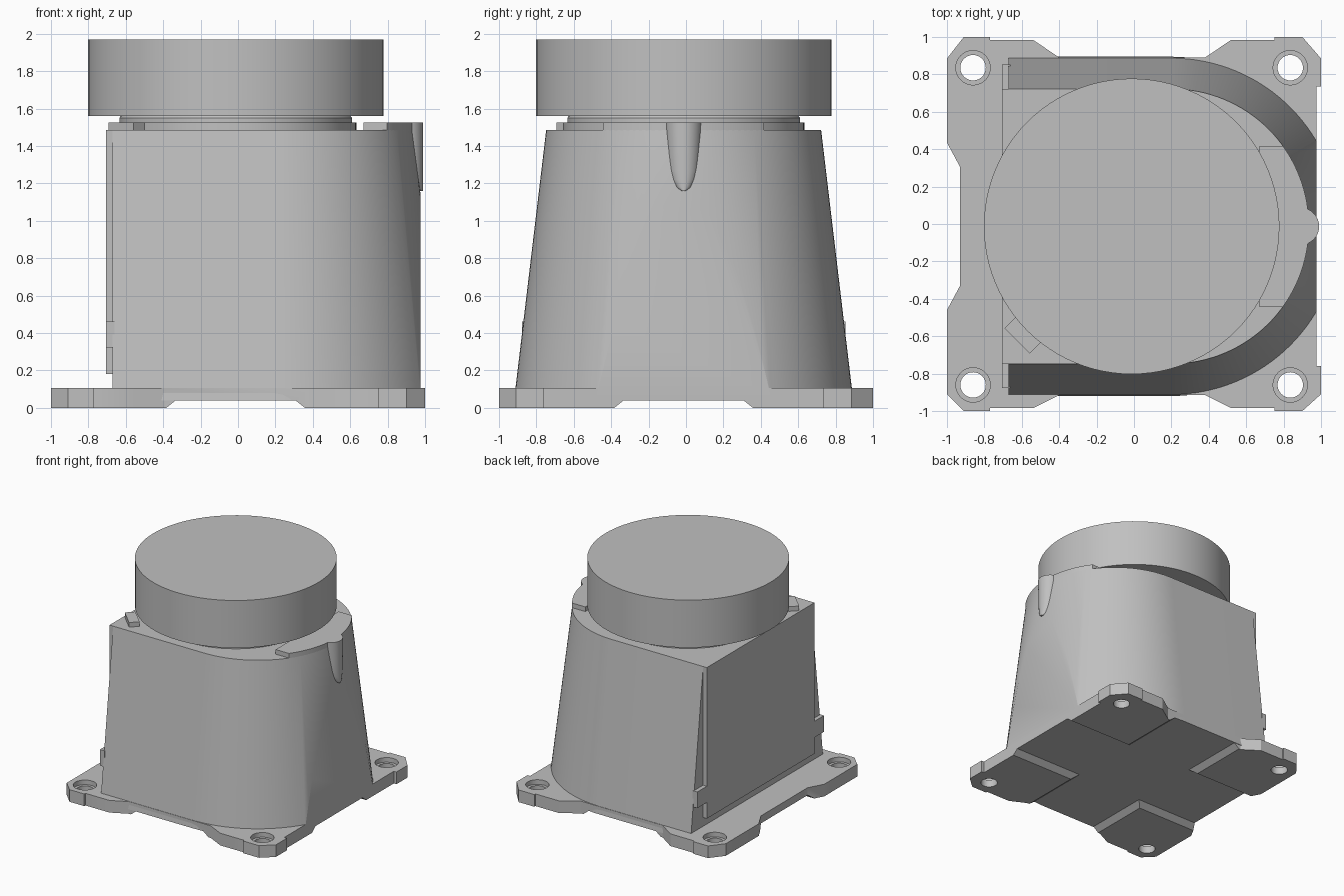
import bpy, bmesh
from math import sin, cos, pi, asin, radians
from mathutils import Matrix

if "Cube" in bpy.data.objects:
    bpy.data.objects.remove(bpy.data.objects["Cube"])

C = -0.0125          # shared centre line of the housing
FLAT_X = 0.975       # flat cut on the round end
ARC_X = 0.2          # centre of the round end

grey = bpy.data.materials.new("light_grey")
grey.use_nodes = True
colour = (0.53, 0.53, 0.53, 1)
grey.diffuse_color = colour
grey.node_tree.nodes["Principled BSDF"].inputs["Base Color"].default_value = colour


def finish(name, bm, smooth=True):
    bmesh.ops.recalc_face_normals(bm, faces=bm.faces)
    mesh = bpy.data.meshes.new(name)
    bm.to_mesh(mesh)
    bm.free()
    obj = bpy.data.objects.new(name, mesh)
    bpy.context.collection.objects.link(obj)
    mesh.materials.append(grey)
    if smooth:
        bpy.ops.object.select_all(action="DESELECT")
        obj.select_set(True)
        bpy.context.view_layer.objects.active = obj
        bpy.ops.object.shade_smooth_by_angle(angle=radians(30))
    return obj


def loft(rings):
    """Skin a stack of equal rings and cap both ends."""
    bm = bmesh.new()
    loops = [[bm.verts.new(p) for p in ring] for ring in rings]
    for a, b in zip(loops, loops[1:]):
        for i in range(len(a)):
            j = (i + 1) % len(a)
            bm.faces.new((a[i], a[j], b[j], b[i]))
    bm.faces.new(loops[0][::-1])
    bm.faces.new(loops[-1])
    return bm


def prism(outline, z0, z1):
    return loft([[(x, y, z) for x, y in outline] for z in (z0, z1)])


def circle(r, z, x=C, y=C, n=96):
    return [(x + r * cos(2 * pi * i / n), y + r * sin(2 * pi * i / n), z) for i in range(n)]


def box(x0, x1, y0, y1, z0, z1):
    return prism([(x0, y0), (x1, y0), (x1, y1), (x0, y1)], z0, z1)


def arc(r, limit, n=64):
    angles = [-limit + 2 * limit * i / n for i in range(n + 1)]
    return [(ARC_X + r * cos(a), C + r * sin(a)) for a in angles]


def cut(obj, bm):
    cutter = finish("cutter", bm, False)
    cutter.hide_render = True
    mod = obj.modifiers.new("cut", "BOOLEAN")
    mod.operation, mod.solver, mod.object = "DIFFERENCE", "EXACT", cutter
    bpy.ops.object.select_all(action="DESELECT")
    bpy.context.view_layer.objects.active = obj
    obj.select_set(True)
    bpy.ops.object.modifier_apply(modifier=mod.name)
    bpy.data.objects.remove(cutter)


# Tapered housing: D-shaped loft with a flat sliced off the round end
def d_ring(r, z):
    pts = [(-0.67, C - r)] + arc(r, pi / 2) + [(-0.67, C + r)]
    return [(x, y, z) for x, y in pts]


bm = loft([d_ring(0.907, 0.04), d_ring(0.735, 1.485)])
bmesh.ops.bisect_plane(bm, geom=bm.verts[:] + bm.edges[:] + bm.faces[:],
                       plane_co=(FLAT_X, 0, 0), plane_no=(1, 0, 0), clear_outer=True)
bmesh.ops.holes_fill(bm, edges=[e for e in bm.edges if e.is_boundary], sides=0)
finish("housing", bm)

# Rear panel with side tabs
finish("rear_panel", box(-0.705, -0.66, C - 0.735, C + 0.735, 0.18, 1.485), False)
for side, s in (("left", 1), ("right", -1)):
    y0, y1 = sorted((C + s * 0.7, C + s * 0.865))
    finish(side + "_panel_tab", box(-0.705, -0.66, y0, y1, 0.32, 0.46), False)

# Base plate outline, listed around from the rear right corner
side_a = [(-1, -0.46), (-1, -0.91), (-0.91, -1), (-0.77, -1), (-0.77, -0.985),
          (-0.54, -0.985), (-0.4, -0.915)]
side_b = [(0.38, -0.915), (0.52, -0.985), (0.75, -0.985), (0.75, -1), (0.9, -1),
          (1, -0.91), (1, -0.76), (FLAT_X, -0.76)]
half = [(-0.93, -0.33)] + side_a + side_b
outline = half + [(x, -y if y < -0.95 else -y + 2 * C) for x, y in reversed(half)]
base = finish("base_plate", prism(outline, 0, 0.105), False)

# Raised cross channel underneath
for turn in (0, pi / 2):
    bm = loft([[(C + s * w, y, z) for s, w, z in
                ((-1, 0.42, -0.04), (1, 0.42, -0.04), (1, 0.32, 0.04), (-1, 0.32, 0.04))]
               for y in (-1.2, 1.2)])
    bmesh.ops.rotate(bm, verts=bm.verts, matrix=Matrix.Rotation(turn, 3, "Z"))
    cut(base, bm)

# Counterbored mounting holes
for sx in (-1, 1):
    for sy in (-1, 1):
        x, y = C + sx * 0.848, C + sy * 0.848
        cut(base, loft([circle(0.068, z, x, y, 32) for z in (-0.1, 0.2)]))
        cut(base, loft([circle(0.092, z, x, y, 32) for z in (0.065, 0.2)]))
finish_base = bpy.context.view_layer.objects.active
bpy.ops.object.shade_smooth_by_angle(angle=radians(30))

# Neck rings and cap
finish("neck_flange", loft([circle(0.645, 1.48), circle(0.645, 1.525)]))
finish("neck", loft([circle(0.622, 1.52), circle(0.622, 1.55), circle(0.61, 1.565)]))
finish("cap", loft([circle(0.79, 1.56), circle(0.79, 1.97)]))

# Raised rim on the round end
rim = [(0.67, C - 0.43)] + arc(0.735, asin(0.43 / 0.735)) + [(0.67, C + 0.43)]
finish("front_rim", prism(rim, 1.48, 1.525))

# Tapered boss hanging from the rim
steps = ((0.01, 1.16), (0.045, 1.18), (0.07, 1.22), (0.084, 1.27), (0.091, 1.36), (0.1, 1.525))
finish("index_boss", loft([circle(r, z, 0.99 - r, C, 32) for r, z in steps]))

# Diagonal clip beside the neck
bm = box(-0.095, 0.095, -0.042, 0.042, 1.48, 1.525)
bmesh.ops.rotate(bm, verts=bm.verts, matrix=Matrix.Rotation(-pi / 4, 3, "Z"))
bmesh.ops.translate(bm, verts=bm.verts, vec=(-0.595, -0.595, 0))
finish("diagonal_clip", bm, False)
